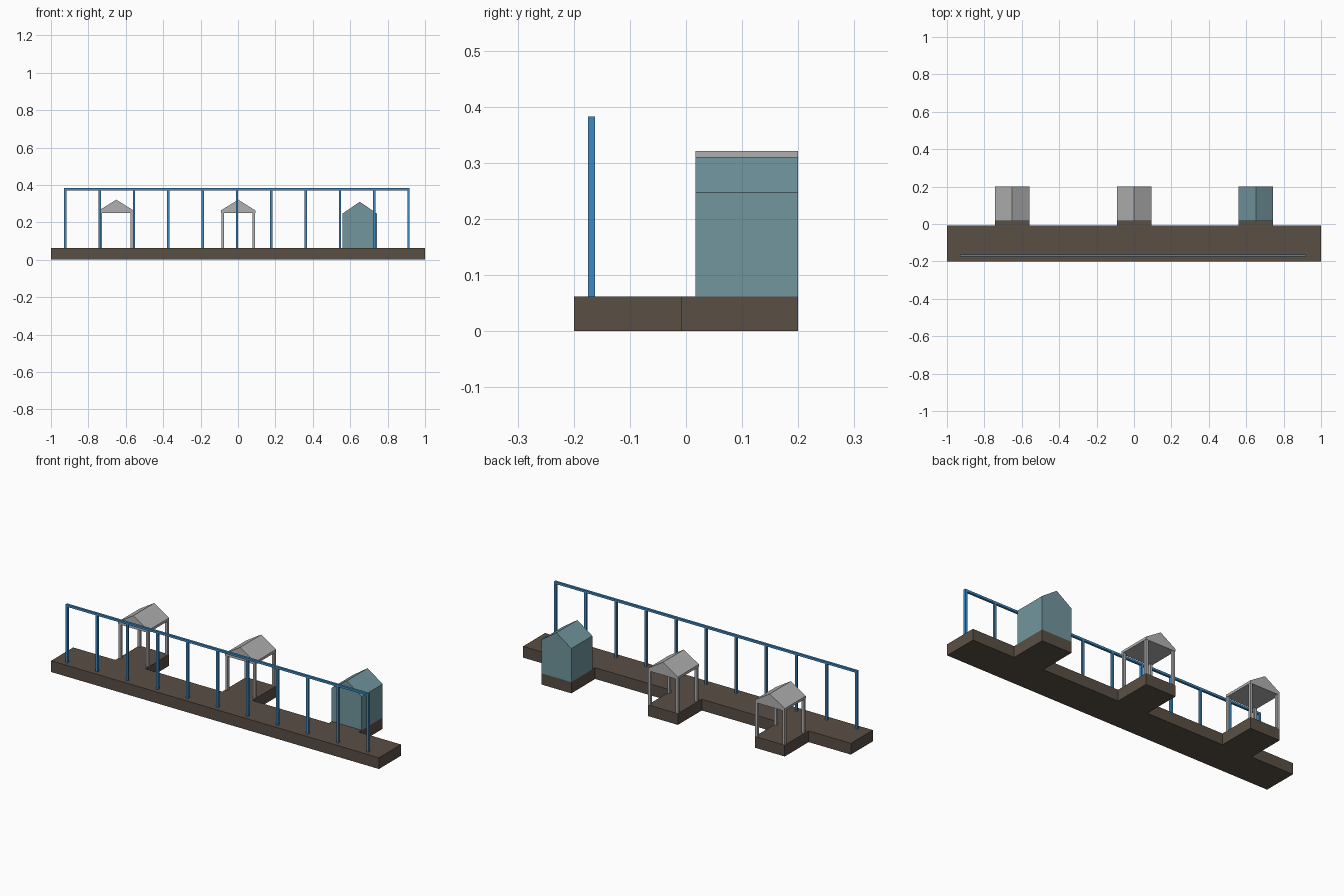
import bpy, bmesh

if "Cube" in bpy.data.objects:
    bpy.data.objects.remove(bpy.data.objects["Cube"])


def material(name, rgb):
    lin = [((c / 255 + 0.055) / 1.055) ** 2.4 for c in rgb]
    m = bpy.data.materials.new(name)
    m.diffuse_color = (*lin, 1)
    m.use_nodes = True
    m.node_tree.nodes["Principled BSDF"].inputs["Base Color"].default_value = m.diffuse_color
    return m


BROWN = material("dark_brown", (90, 79, 69))
BLUE = material("blue", (62, 138, 195))
GRAY = material("light_gray", (176, 176, 176))
TEAL = material("slate_teal", (114, 150, 158))


def prism(name, profile, axis, lo, hi, mat):
    """Extrude a closed 2D profile: axis 'y' takes (x, z), axis 'z' takes (x, y)."""
    bm = bmesh.new()
    place = (lambda p: (p[0], lo, p[1])) if axis == 'y' else (lambda p: (p[0], p[1], lo))
    face = bm.faces.new([bm.verts.new(place(p)) for p in profile])
    ext = bmesh.ops.extrude_face_region(bm, geom=[face])
    move = (0, hi - lo, 0) if axis == 'y' else (0, 0, hi - lo)
    bmesh.ops.translate(bm, vec=move,
                        verts=[v for v in ext["geom"] if isinstance(v, bmesh.types.BMVert)])
    bmesh.ops.recalc_face_normals(bm, faces=bm.faces)
    me = bpy.data.meshes.new(name)
    bm.to_mesh(me)
    bm.free()
    me.materials.append(mat)
    ob = bpy.data.objects.new(name, me)
    bpy.context.collection.objects.link(ob)
    return ob


def box(name, x0, x1, y0, y1, z0, z1, mat):
    return prism(name, [(x0, y0), (x1, y0), (x1, y1), (x0, y1)], 'z', z0, z1, mat)


DECK, HALF, STEP = 0.062, 0.0915, 0.007
CENTERS = (-0.651, 0.001, 0.651)
Y0, Y1 = 0.017, 0.2

# Platform outline: long walkway with three bays at the back
outline = [(-1, -0.2), (1, -0.2), (1, -0.008)]
for c in reversed(CENTERS):
    outline += [(c + HALF, -0.008), (c + HALF, Y1), (c - HALF, Y1), (c - HALF, -0.008)]
outline.append((-1, -0.008))
prism("platform", outline, 'z', 0, DECK, BROWN)

# Row of blue posts with a top rail
PW = 0.0125
for i in range(11):
    x = -0.923 + i * 0.1835
    box(f"rail_post_{i}", x - PW / 2, x + PW / 2, -0.175, -0.1625, DECK, 0.371, BLUE)
box("top_rail", -0.923 - PW / 2, 0.912 + PW / 2, -0.175, -0.1625, 0.371, 0.383, BLUE)

# Two open shelters: solid gabled roof on four corner posts
T = 0.014
for n, c in enumerate(CENTERS[:2]):
    prism(f"shelter_roof_{n}", [(c - HALF, 0.25), (c + HALF, 0.25), (c + HALF, 0.264),
                                (c, 0.321), (c - HALF, 0.264)], 'y', Y0, Y1, GRAY)
    for sx in (-1, 1):
        for y in (Y0 + 0.001, Y1 - T - 0.001):
            x = c + sx * (HALF - T / 2 - 0.001)
            box(f"shelter_post_{n}", x - T / 2, x + T / 2, y, y + T, DECK, 0.25, GRAY)

# Closed hut with gabled top
c = CENTERS[2]
prism("hut", [(c - HALF, DECK), (c + HALF, DECK), (c + HALF, 0.247),
              (c, 0.31), (c - HALF, 0.247)], 'y', Y0, Y1, TEAL)
